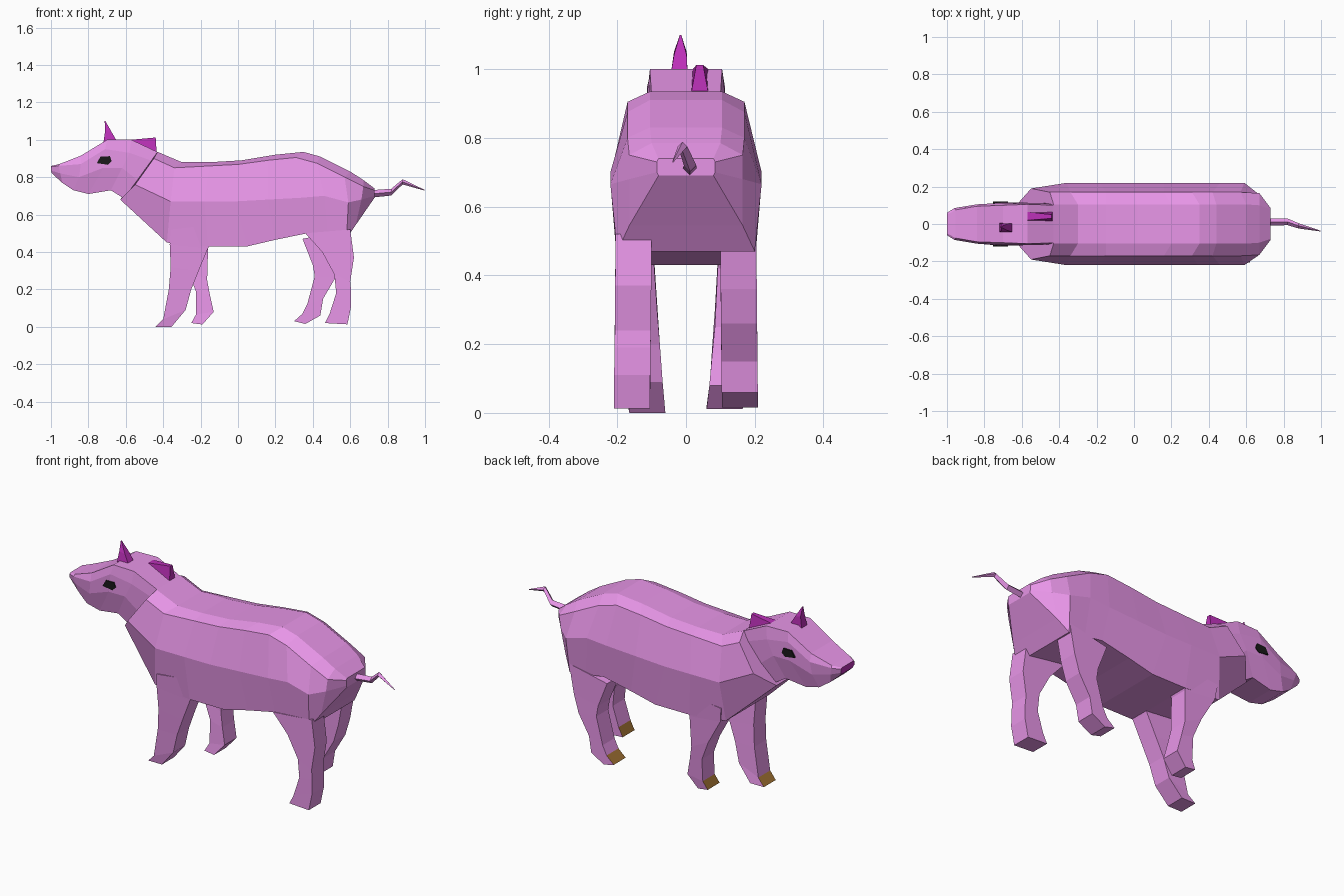
import bpy, bmesh


def material(name, r, g, b):
    m = bpy.data.materials.new(name)
    m.diffuse_color = (r, g, b, 1)
    return m


SKIN = material("skin", 0.80, 0.30, 0.80)
DARK = material("dark_skin", 0.50, 0.03, 0.48)
HOOF = material("hoof", 0.32, 0.15, 0.03)
BLACK = material("eye_black", 0.01, 0.01, 0.01)


def loft(name, rings, mats, end_mat=0, hoof=False):
    """Skin a row of equal-sized point rings and cap both ends."""
    bm = bmesh.new()
    vs = [[bm.verts.new(p) for p in r] for r in rings]
    n = len(rings[0])
    for k, (a, b) in enumerate(zip(vs, vs[1:])):
        for i in range(n):
            j = (i + 1) % n
            f = bm.faces.new((a[i], a[j], b[j], b[i]))
            if hoof and i == 0 and k == len(vs) - 2:
                f.material_index = 1
    bm.faces.new(vs[0])
    bm.faces.new(vs[-1]).material_index = end_mat
    bmesh.ops.remove_doubles(bm, verts=bm.verts, dist=0.0005)
    bmesh.ops.recalc_face_normals(bm, faces=bm.faces)
    me = bpy.data.meshes.new(name)
    bm.to_mesh(me)
    bm.free()
    for m in mats:
        me.materials.append(m)
    ob = bpy.data.objects.new(name, me)
    bpy.context.collection.objects.link(ob)
    return ob


def mirrored(half):
    """Half section of (x, z, y) from top to bottom -> closed ring."""
    return ([(x, y, z) for x, z, y in half]
            + [(x, -y, z) for x, z, y in reversed(half)])


# Body: sections from neck to rump, levels top / shoulder / flank / belly
body = [
    [(-.43, .935, .105), (-.45, .90, .17), (-.55, .76, .19), (-.63, .68, .10)],
    [(-.30, .88, .105), (-.34, .85, .17), (-.36, .67, .22), (-.38, .45, .19)],
    [(-.15, .88, .105), (-.15, .86, .17), (-.18, .67, .22), (-.16, .43, .20)],
    [(.02, .89, .105), (.0, .868, .17), (-.02, .67, .22), (.05, .43, .20)],
    [(.20, .92, .105), (.16, .89, .17), (.16, .68, .22), (.20, .465, .20)],
    [(.35, .935, .105), (.31, .905, .17), (.34, .69, .22), (.37, .50, .20)],
    [(.44, .91, .105), (.42, .875, .17), (.46, .70, .22), (.48, .485, .20)],
    [(.60, .83, .105), (.57, .80, .17), (.59, .665, .22), (.58, .47, .20)],
    [(.67, .785, .10), (.67, .75, .165), (.66, .68, .165), (.63, .545, .165)],
    [(.73, .74, .08), (.73, .73, .085), (.73, .70, .085), (.73, .69, .08)],
]
loft("body", [mirrored(s) for s in body], [SKIN])

# Head with dark snout tip
head = [
    [(-.40, .92, .10), (-.44, .88, .11), (-.52, .77, .11), (-.60, .68, .09)],
    [(-.57, 1.0, .105), (-.58, .93, .113), (-.62, .85, .115), (-.68, .73, .09)],
    [(-.70, 1.0, .10), (-.71, .95, .113), (-.72, .85, .115), (-.80, .71, .08)],
    [(-.84, .915, .095), (-.84, .87, .105), (-.85, .80, .10), (-.88, .73, .08)],
    [(-.955, .87, .075), (-.96, .86, .085), (-.95, .82, .08), (-.94, .77, .065)],
    [(-1, .86, .05), (-1, .855, .06), (-1, .835, .06), (-.995, .82, .05)],
]
loft("head", [mirrored(s) for s in head], [SKIN, DARK], end_mat=1)

# Eyes
eye = [(-.755, .875), (-.735, .91), (-.685, .912), (-.675, .885), (-.695, .866)]
for side, s in (("left", 1), ("right", -1)):
    loft("eye_" + side, [[(x, s * y, z) for x, z in eye] for y in (.10, .119)],
         [BLACK])

# Ears: one upright, one folded back
loft("upright_ear", [
    [(-.72, -.045, .98), (-.72, .005, .98), (-.64, .005, .98), (-.64, -.045, .98)],
    [(-.71, -.035, 1.05), (-.71, .002, 1.05), (-.675, .002, 1.04), (-.675, -.035, 1.04)],
    [(-.713, -.018, 1.10), (-.713, -.014, 1.10), (-.709, -.014, 1.10), (-.709, -.018, 1.10)],
], [DARK])
loft("folded_ear", [
    [(-.57, .02, .97), (-.57, .065, .97), (-.57, .065, 1.0), (-.57, .02, 1.0)],
    [(-.435, .015, .93), (-.435, .065, .93), (-.44, .05, 1.012), (-.44, .03, 1.012)],
], [DARK])


# Legs: each ring is (front x, front z, back x, back z)
def leg(name, side, rings, top, bottom):
    out = []
    for k, (xf, zf, xb, zb) in enumerate(rings):
        t = k / (len(rings) - 1)
        yi, yo = (side * (a + (b - a) * t) for a, b in zip(top, bottom))
        out.append([(xf, yi, zf), (xf, yo, zf), (xb, yo, zb), (xb, yi, zb)])
    loft(name, out, [SKIN, HOOF], hoof=True)


FRONT = ((.10, .205), (.06, .165))
HIND = ((.10, .205), (.105, .21))
leg("front_leg_right", -1, [
    (-.36, .52, -.10, .55), (-.365, .44, -.16, .42), (-.36, .32, -.21, .30),
    (-.37, .20, -.25, .20), (-.40, .04, -.28, .09), (-.44, 0, -.355, 0)], *FRONT)
leg("front_leg_left", 1, [
    (-.36, .52, -.10, .55), (-.35, .44, -.16, .42), (-.27, .30, -.165, .25),
    (-.225, .19, -.15, .17), (-.225, .065, -.13, .08), (-.25, .02, -.19, .012)], *FRONT)
leg("hind_leg_right", -1, [
    (.36, .50, .60, .52), (.45, .40, .62, .37), (.515, .28, .60, .24),
    (.525, .18, .605, .19), (.49, .07, .605, .11), (.465, .02, .585, .013)], *HIND)
leg("hind_leg_left", 1, [
    (.345, .47, .58, .52), (.40, .33, .55, .36), (.41, .27, .52, .26),
    (.37, .12, .455, .15), (.345, .07, .44, .06), (.30, .03, .36, .015)], *HIND)

# Kinked tail: (x, y, z, half size)
tail = [(.71, .01, .71, .02), (.82, .012, .72, .018), (.88, -.01, .775, .014),
        (.998, -.038, .73, .002)]
loft("tail", [[(x, y - r, z), (x, y, z + r), (x, y + r, z), (x, y, z - r)]
              for x, y, z, r in tail], [SKIN])
